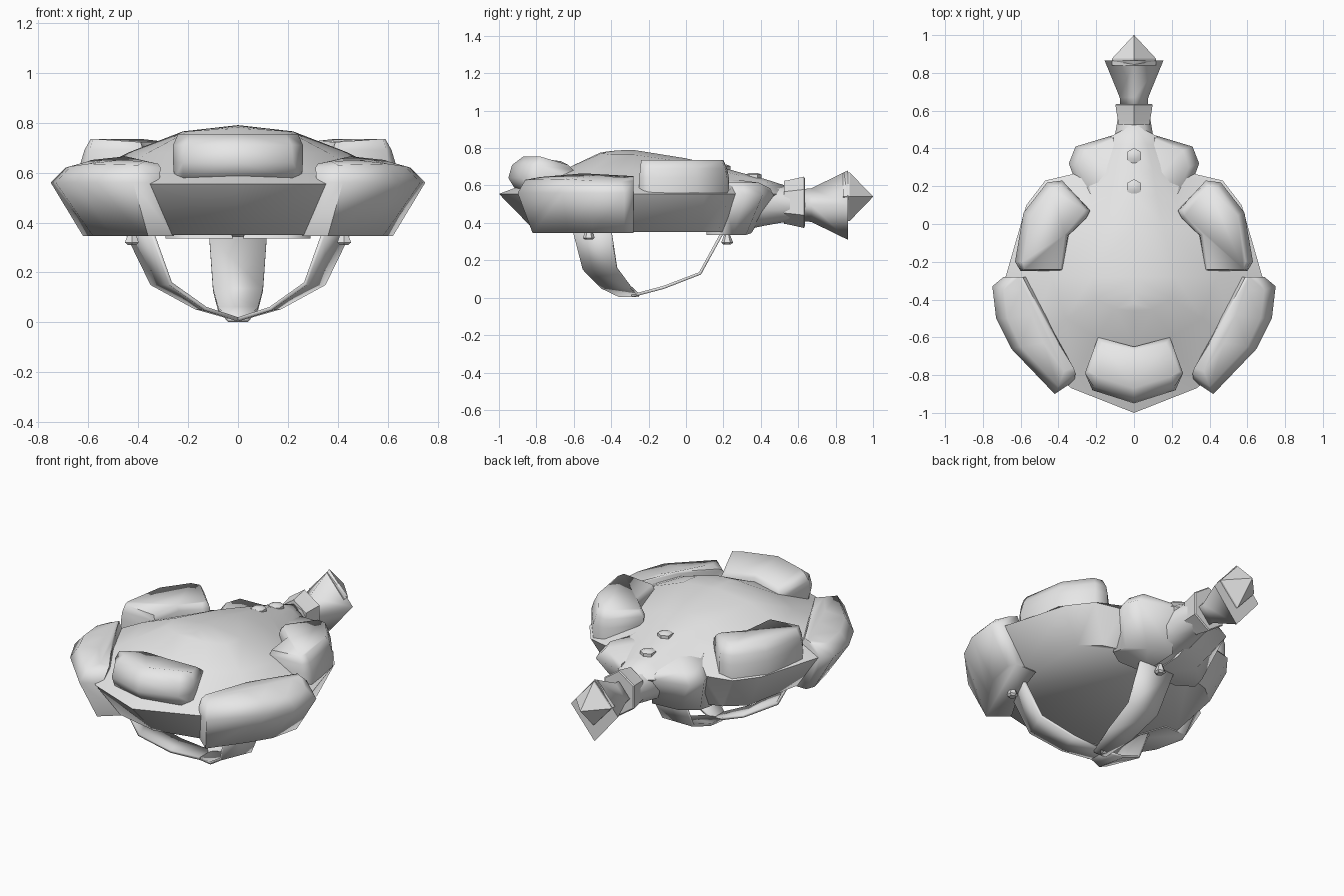
import bpy, bmesh, math
from mathutils import Vector

if "Cube" in bpy.data.objects:
    bpy.data.objects.remove(bpy.data.objects["Cube"])

grey = bpy.data.materials.new("plain_grey")
grey.diffuse_color = (0.8, 0.8, 0.8, 1)
grey.use_nodes = True
grey.node_tree.nodes["Principled BSDF"].inputs["Base Color"].default_value = grey.diffuse_color


def finish(name, bm, angle=45):
    bmesh.ops.remove_doubles(bm, verts=bm.verts, dist=1e-4)
    bmesh.ops.dissolve_degenerate(bm, edges=bm.edges, dist=1e-4)
    bmesh.ops.recalc_face_normals(bm, faces=bm.faces)
    me = bpy.data.meshes.new(name)
    bm.to_mesh(me)
    bm.free()
    me.materials.append(grey)
    ob = bpy.data.objects.new(name, me)
    bpy.context.collection.objects.link(ob)
    bpy.ops.object.select_all(action='DESELECT')
    ob.select_set(True)
    bpy.context.view_layer.objects.active = ob
    if angle:
        bpy.ops.object.shade_smooth_by_angle(angle=math.radians(angle))
    return ob


def level(z, pts):
    """Outline at one height; a point may carry its own height."""
    return [(p[0], p[1], p[2] if len(p) > 2 else z) for p in pts]


def loft(name, levels, closed=True, cap_top=True, angle=45):
    """Join outlines bottom to top, then mirror across x = 0."""
    bm = bmesh.new()
    rings = [[bm.verts.new(p) for p in lv] for lv in levels]
    n = len(rings[0])
    for a, b in zip(rings, rings[1:]):
        for i in range(n if closed else n - 1):
            j = (i + 1) % n
            bm.faces.new((a[i], a[j], b[j], b[i]))
    bm.faces.new(rings[0])
    if cap_top:
        bm.faces.new(rings[-1])
    dup = bmesh.ops.duplicate(bm, geom=bm.verts[:] + bm.edges[:] + bm.faces[:])
    for v in dup["geom"]:
        if isinstance(v, bmesh.types.BMVert):
            v.co.x *= -1
    if not closed:   # drop faces lying in the mirror plane
        flat = [f for f in bm.faces if all(abs(v.co.x) < 1e-5 for v in f.verts)]
        bmesh.ops.delete(bm, geom=flat, context='FACES_ONLY')
    return finish(name, bm, angle)


def spin(name, stations, sides=6, at=(0, 0, 0), axis='Y', angle=30, squash=1):
    """Faceted round part from (distance, radius) stations along an axis."""
    bm = bmesh.new()
    rings = []
    for d, r in stations:
        ring = []
        for k in range(sides):
            t = 2 * math.pi * k / sides
            s, c = squash * r * math.sin(t), r * math.cos(t)
            p = (s, d, c) if axis == 'Y' else (s, c, d)
            ring.append(bm.verts.new(Vector(at) + Vector(p)))
        rings.append(ring)
    for a, b in zip(rings, rings[1:]):
        for i in range(sides):
            j = (i + 1) % sides
            bm.faces.new((a[i], a[j], b[j], b[i]))
    bm.faces.new(rings[0])
    bm.faces.new(rings[-1])
    return finish(name, bm, angle)


# Hull: sloping wall, deck and domed crown
loft("hull", [
    level(.35, [(0, -.80), (.26, -.74), (.45, -.55), (.54, -.28), (.47, .08),
                (.36, .17), (.20, .22), (.10, .28), (0, .30)]),
    level(.555, [(0, -1.0), (.33, -.87), (.56, -.70), (.68, -.28), (.57, .10),
                 (.47, .23), (.30, .27), (.13, .46), (0, .53)]),
    level(.66, [(0, -.64, .69), (.20, -.60, .68), (.36, -.50, .68), (.44, -.28, .68),
                (.30, 0), (.23, .10, .64), (.18, .25, .62), (.12, .42, .58), (0, .53, .60)]),
    level(.76, [(0, -.46, .775), (.10, -.45, .772), (.20, -.40, .765), (.22, -.28, .765),
                (.15, 0, .725), (.12, .15, .69), (.10, .28, .655), (.07, .42, .62), (0, .53, .60)]),
    level(.79, [(0, -.46, .775), (0, -.42, .782), (0, -.36, .788), (0, -.28, .79),
                (0, 0, .745), (0, .15, .71), (0, .28, .672), (0, .42, .635), (0, .53, .60)]),
], closed=False, cap_top=False, angle=62)

# Swollen front corners
loft("front_lobes", [
    level(.345, [(.255, -.73), (.36, -.82), (.50, -.63), (.58, -.50),
                 (.62, -.33), (.60, -.28), (.46, -.28), (.38, -.52)]),
    level(.56, [(.315, -.83), (.42, -.90), (.65, -.66), (.73, -.50),
                (.75, -.33), (.69, -.28), (.55, -.28), (.42, -.55)]),
    level(.625, [(.31, -.79, .62), (.40, -.86, .63), (.60, -.65, .635), (.67, -.50),
                 (.69, -.35, .62), (.65, -.28, .625), (.59, -.28, .645), (.44, -.55, .655)]),
    level(.65, [(.32, -.76, .635), (.37, -.78, .645), (.48, -.63), (.54, -.48),
                (.60, -.35, .645), (.61, -.28, .64), (.59, -.28, .65), (.45, -.55, .665)]),
], angle=75)

# Swollen rear corners
loft("rear_lobes", [
    level(.335, [(.02, .35, .345), (.17, .32), (.27, .25), (.29, .17), (.20, .11), (.02, .11)]),
    level(.55, [(.11, .47), (.31, .41), (.345, .32), (.30, .20), (.22, .12), (.08, .20)]),
    level(.615, [(.11, .45, .585), (.26, .39), (.29, .30), (.25, .20), (.21, .12, .64), (.08, .20, .64)]),
], angle=60)

# Raised pads on the deck
loft("front_pad", [
    level(.575, [(0, -.65), (.19, -.60), (.255, -.79), (.22, -.85), (0, -.91)]),
    level(.64, [(0, -.65), (.19, -.60), (.26, -.79), (.22, -.88), (0, -.95)]),
    level(.71, [(0, -.65), (.19, -.60, .68), (.26, -.79), (.215, -.86), (0, -.93)]),
    level(.755, [(0, -.67, .73), (.17, -.63, .71), (.24, -.78), (.19, -.81), (0, -.87)]),
], closed=False, angle=70)
pad = [(.38, -.25), (.60, -.25), (.63, -.20), (.585, .06), (.46, .22),
       (.38, .23), (.23, .07), (.25, .03), (.345, -.06)]
shoulder = [(.38, -.245), (.595, -.245), (.615, -.20), (.57, .055), (.45, .21),
            (.38, .22), (.235, .07), (.255, .03), (.35, -.06)]
top = [(.39, -.24, .722), (.58, -.24), (.59, -.20), (.55, .045), (.445, .19),
       (.39, .20), (.26, .075, .72), (.27, .045, .72), (.365, -.055, .72)]
loft("side_pads", [level(.56, pad), level(.64, pad), level(.69, shoulder),
                   level(.735, top)], angle=70)

# Neck, collar, flared tail and its pointed end
spin("neck", [(.28, .145), (.42, .115), (.56, .09)], 10, (0, 0, .50), angle=40)
spin("tail_collar", [(.525, .115), (.545, .118), (.63, .137), (.635, .13)],
     6, (0, 0, .51), squash=.83)
spin("tail_flare", [(.62, .085), (.67, .09), (.865, .185)], 4, (0, 0, .495),
     angle=95, squash=.84)
spin("tail_point", [(.84, .13), (.875, .13), (1.0, .001)], 4, (0, 0, .54),
     angle=0, squash=.9)

# Small rivets above and below
for i, (y, z) in enumerate([(.195, .685), (.36, .64)]):
    spin(f"top_rivet_{i}", [(0, .043), (.018, .043), (.028, .02)], 6, (0, y, z), 'Z')
for i, (x, y, z) in enumerate([(.425, -.52, .31), (-.425, -.52, .31), (0, .22, .285)]):
    spin(f"bottom_rivet_{i}", [(0, .02), (.01, .032), (.06, .012)], 6, (x, y, z), 'Z')


def strap(name, rows):
    """Thin band from pairs of edge points."""
    bm = bmesh.new()
    vs = [[bm.verts.new(p) for p in row] for row in rows]
    for a, b in zip(vs, vs[1:]):
        bm.faces.new((a[0], a[1], b[1], b[0]))
    ob = finish(name, bm, 25)
    mod = ob.modifiers.new("thickness", 'SOLIDIFY')
    mod.thickness = .016
    mod.offset = 0
    return ob


# Three-armed grip strap beneath
for side, s in (("right", 1), ("left", -1)):
    strap(f"{side}_strap", [
        ((s * .34, -.60, .35), (s * .44, -.40, .35)),
        ((s * .27, -.55, .155), (s * .345, -.37, .155)),
        ((s * .13, -.45, .055), (s * .17, -.30, .06)),
        ((0, -.36, .012), (0, -.25, .012))])
strap("rear_strap", [
    ((-.115, .19, .34), (.115, .19, .34)),
    ((-.10, .075, .13), (.10, .075, .13)),
    ((-.08, -.12, .055), (.08, -.12, .055)),
    ((-.04, -.29, .01), (.04, -.29, .01))])
